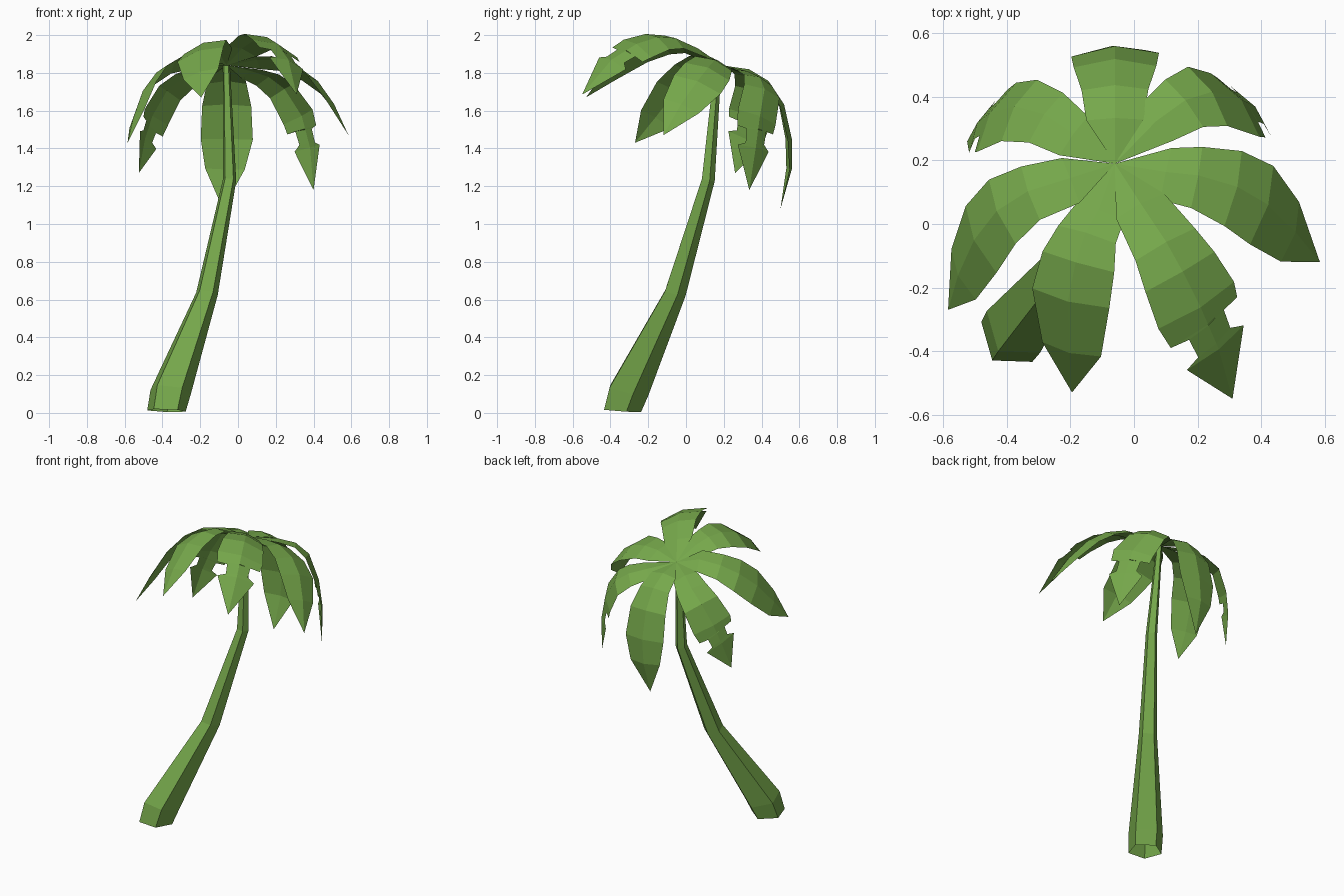
import bpy, bmesh, math
from mathutils import Vector

cube = bpy.data.objects.get("Cube")
if cube:
    bpy.data.objects.remove(cube, do_unlink=True)

green = bpy.data.materials.new("palm green")
green.use_nodes = True
green.diffuse_color = (0.18, 0.39, 0.07, 1)
bsdf = green.node_tree.nodes["Principled BSDF"]
bsdf.inputs["Base Color"].default_value = green.diffuse_color
bsdf.inputs["Roughness"].default_value = 0.9


def finish(name, bm):
    mesh = bpy.data.meshes.new(name)
    bm.to_mesh(mesh)
    bm.free()
    mesh.materials.append(green)
    obj = bpy.data.objects.new(name, mesh)
    bpy.context.collection.objects.link(obj)


# Trunk: leaning open five-sided tube, each ring as centre, radius, tilt
def build_trunk():
    rings = [((-.38, -.345, .012), .107, .35), ((-.358, -.312, .118), .112, 1.2),
             ((-.165, -.062, .635), .06, 1.2), ((-.045, .115, 1.235), .037, 1),
             ((-.062, .168, 1.84), .02, 0)]
    bm = bmesh.new()
    loops = []
    for centre, radius, tilt in rings:
        loop = []
        for i in range(5):
            a = math.radians(-56 + 72 * i)
            dx, dy = radius * math.cos(a), radius * math.sin(a)
            dz = -tilt * (0.1 * dx + 0.2 * dy)
            loop.append(bm.verts.new(Vector(centre) + Vector((dx, dy, dz))))
        loops.append(loop)
    for low, high in zip(loops, loops[1:]):
        for i in range(5):
            j = (i + 1) % 5
            bm.faces.new((low[i], low[j], high[j], high[i]))
    finish("trunk", bm)


# Fronds: ridged strips along a drooping spine from the crown centre
CROWN = Vector((-.06, .19, 1.84))
WHOLE = [(0, 0), (1, .09), (2, .105), (3, .13), (4, .138), (5, .105), (6, 0)]
TORN = [(0, 0), (1, .08), (2, .1), (3, .118), (4, .132), (4.36, .122), (4.38, .066),
        (4.76, .062), (4.88, .105), (6, 0)]


def build_frond(name, spine, stations, scale=1.0, roll=0.0):
    pts = [CROWN] + [Vector(p) for p in spine]
    axis = Vector((roll, .4, 1)).normalized()
    chord = (pts[-1] - pts[0]).normalized()
    bm = bmesh.new()
    rows = []
    for t, half in stations:
        i = min(int(t), len(pts) - 2)
        pos = pts[i].lerp(pts[i + 1], t - i)
        tangent = (pts[i + 1] - pts[max(i - 1, 0)]).normalized()
        side = axis.cross(tangent + chord).normalized()
        normal = tangent.cross(side).normalized()
        half *= scale
        if half == 0:
            rows.append([bm.verts.new(pos)])
            continue
        # torn edges are staggered along the blade
        skew = tangent * (-0.014 if t > 4 and stations is TORN else 0)
        rows.append([bm.verts.new(pos + side * half * s - normal * half * 0.2 * abs(s)
                                  + normal * 0.01 + skew * s) for s in (-1, 0, 1)])
    for a, b in zip(rows, rows[1:]):
        for k in range(2):
            if len(a) == 1:
                bm.faces.new((a[0], b[k], b[k + 1]))
            elif len(b) == 1:
                bm.faces.new((a[k + 1], a[k], b[0]))
            else:
                bm.faces.new((a[k + 1], a[k], b[k], b[k + 1]))
    bmesh.ops.recalc_face_normals(bm, faces=bm.faces)
    bm.faces.ensure_lookup_table()
    if bm.faces[0].normal.z < 0:
        bmesh.ops.reverse_faces(bm, faces=bm.faces)
    finish(name, bm)


build_trunk()
build_frond("back_frond", [(-.06, .33, 1.81), (-.06, .43, 1.75), (-.06, .51, 1.63),
            (-.06, .55, 1.45), (-.07, .55, 1.29), (-.08, .50, 1.08)], WHOLE)
build_frond("back_left_torn_frond", [(.07, .32, 1.80), (.16, .385, 1.77), (.24, .41, 1.71),
            (.33, .385, 1.57), (.38, .36, 1.38), (.40, .335, 1.18)], TORN)
build_frond("left_frond", [(.10, .16, 1.86), (.20, .15, 1.86), (.32, .115, 1.82),
            (.415, .06, 1.75), (.50, -.025, 1.63), (.585, -.12, 1.47)], WHOLE)
build_frond("front_left_torn_frond", [(.02, .06, 1.92), (.10, -.06, 1.975), (.15, -.15, 1.98),
            (.205, -.26, 1.945), (.27, -.41, 1.85), (.31, -.55, 1.685)], TORN, 1.12, 0.15)
build_frond("front_right_frond", [(-.11, .04, 1.91), (-.15, -.03, 1.945), (-.18, -.12, 1.95),
            (-.205, -.24, 1.91), (-.20, -.40, 1.80), (-.195, -.53, 1.67)], WHOLE, 0.95, -0.22)
build_frond("right_frond", [(-.20, .14, 1.87), (-.33, .10, 1.85), (-.425, .04, 1.795),
            (-.495, -.05, 1.70), (-.545, -.16, 1.56), (-.585, -.27, 1.43)], WHOLE, 0.95, -0.4)
build_frond("back_right_torn_frond", [(-.19, .28, 1.81), (-.28, .34, 1.77), (-.37, .365, 1.70),
            (-.445, .345, 1.57), (-.49, .31, 1.43), (-.525, .26, 1.27)], TORN)
